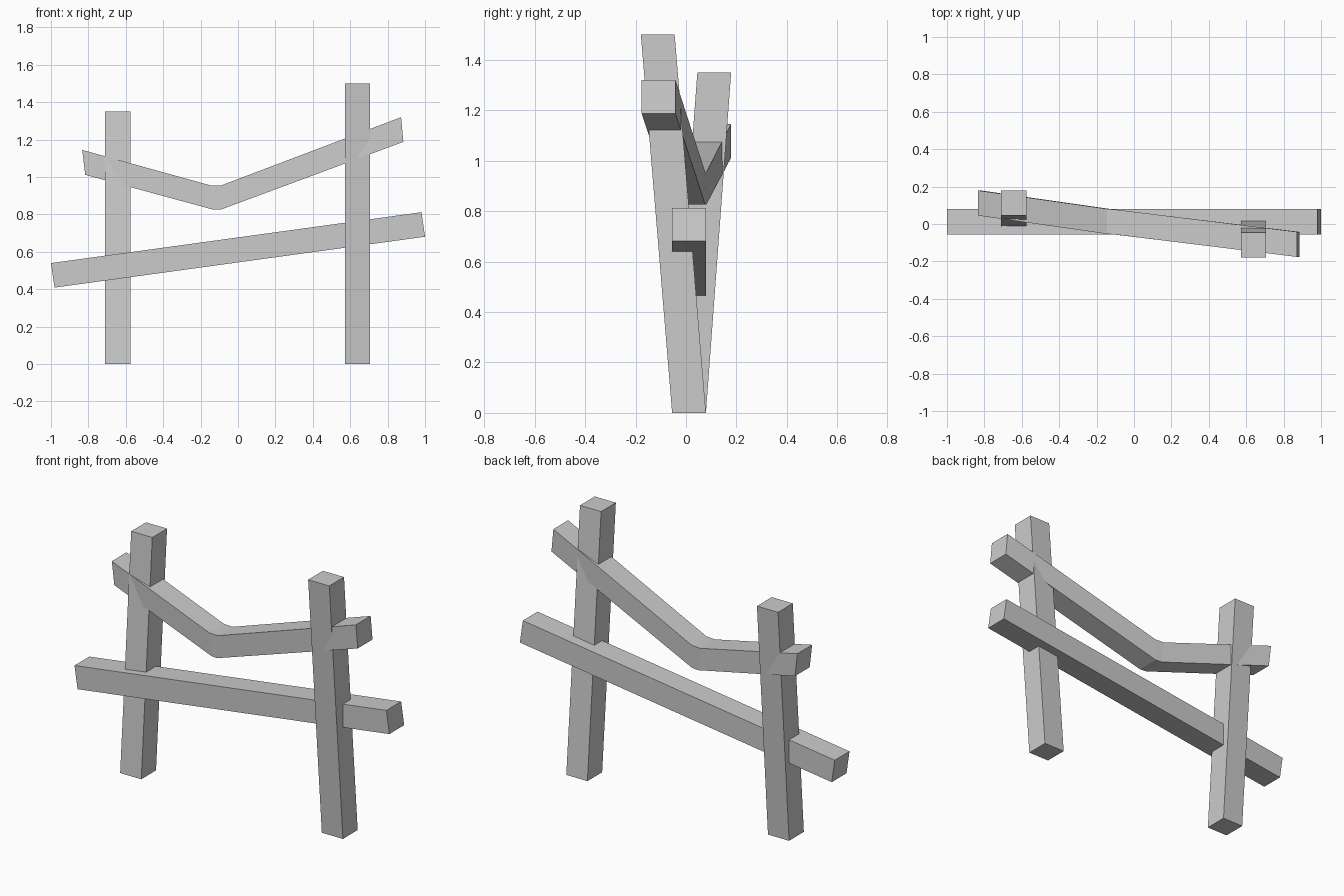
import bpy, bmesh

if "Cube" in bpy.data.objects:
    bpy.data.objects.remove(bpy.data.objects["Cube"])

DEPTH = 0.134


def beam(name, sections):
    """Loft a square beam; each section is two (x, z) corners and a y centre."""
    bm = bmesh.new()
    rings = []
    for (ax, az), (bx, bz), y in sections:
        f, b = y - DEPTH / 2, y + DEPTH / 2
        rings.append([bm.verts.new(p) for p in
                      ((ax, f, az), (bx, f, bz), (bx, b, bz), (ax, b, az))])
    for r, s in zip(rings, rings[1:]):
        for i in range(4):
            j = (i + 1) % 4
            bm.faces.new((r[i], r[j], s[j], s[i]))
    bm.faces.new(rings[0])
    bm.faces.new(rings[-1])
    bmesh.ops.recalc_face_normals(bm, faces=bm.faces)
    mesh = bpy.data.meshes.new(name)
    bm.to_mesh(mesh)
    bm.free()
    bpy.context.collection.objects.link(bpy.data.objects.new(name, mesh))


# Posts, leaning in opposite directions
for name, x, height, top_y in (("left_post", -0.643, 1.35, 0.112),
                               ("right_post", 0.638, 1.5, -0.112)):
    h = DEPTH / 2
    beam(name, [((x - h, 0), (x + h, 0), 0.012),
                ((x - h, height), (x + h, height), top_y)])

# Sloping straight lower rail
beam("lower_rail", [((-1.0, 0.54), (-0.981, 0.409), 0.012),
                    ((0.981, 0.812), (1.0, 0.681), 0.012)])

# Sagging, bent upper rail
beam("upper_rail", [((-0.833, 1.145), (-0.817, 1.012), 0.112),
                    ((-0.145, 0.955), (-0.133, 0.826), 0.014),
                    ((-0.088, 0.956), (-0.092, 0.826), 0.009),
                    ((0.872, 1.32), (0.884, 1.188), -0.109)])
